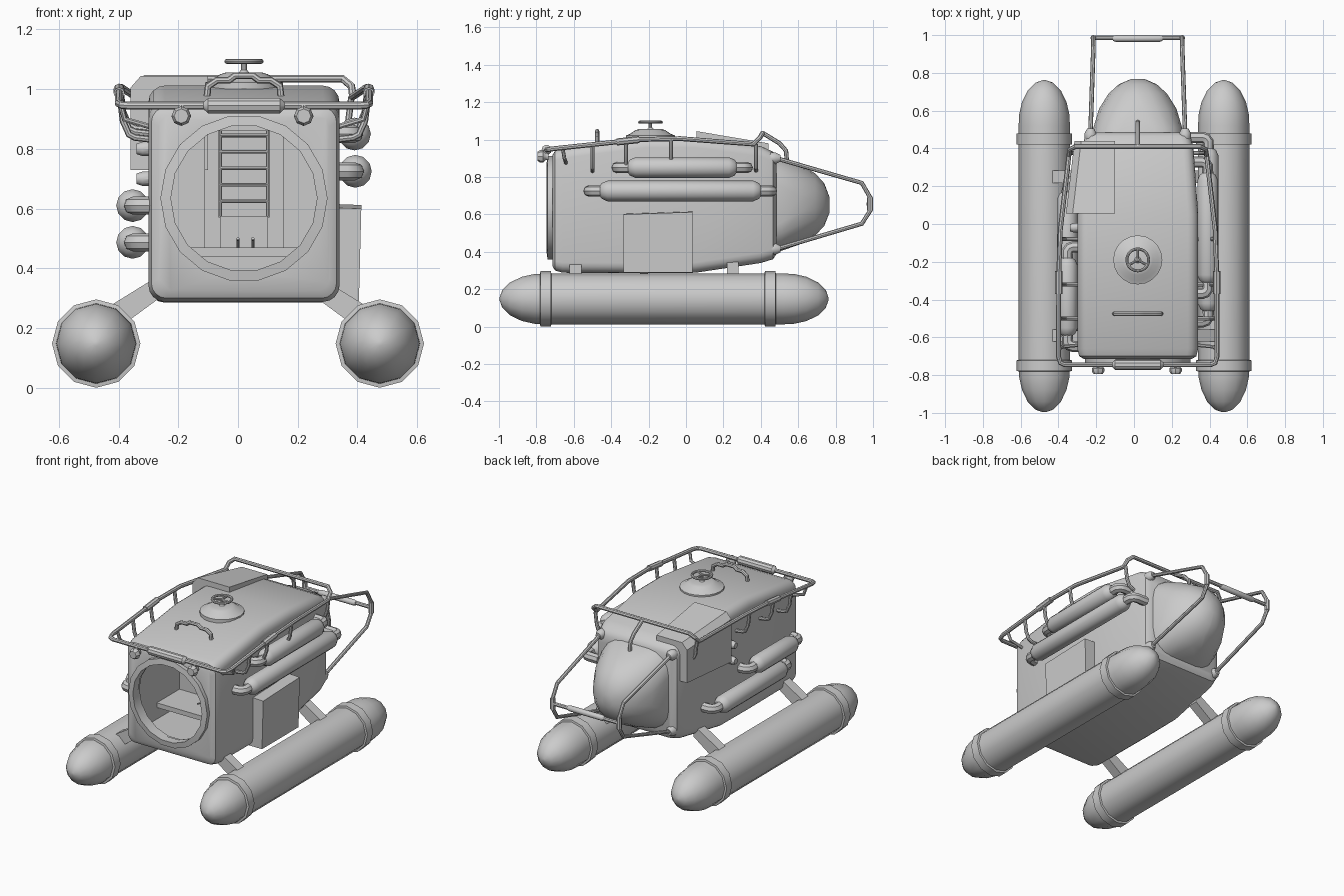
import bpy, bmesh
from math import sin, cos, pi, radians
from mathutils import Vector

if "Cube" in bpy.data.objects:
    bpy.data.objects.remove(bpy.data.objects["Cube"])

CX = 0.02  # hull centre line


def loft(name, rings, closed=False):
    """Skin a list of equal-length rings; cap the ends unless closed."""
    bm = bmesh.new()
    vs = [[bm.verts.new(p) for p in r] for r in rings]
    n = len(rings[0])
    pairs = list(zip(vs, vs[1:])) + ([(vs[-1], vs[0])] if closed else [])
    for a, b in pairs:
        for i in range(n):
            j = (i + 1) % n
            bm.faces.new((a[i], a[j], b[j], b[i]))
    if not closed:
        bm.faces.new(vs[0])
        bm.faces.new(vs[-1])
    bmesh.ops.recalc_face_normals(bm, faces=bm.faces)
    me = bpy.data.meshes.new(name)
    bm.to_mesh(me)
    bm.free()
    ob = bpy.data.objects.new(name, me)
    bpy.context.collection.objects.link(ob)
    return ob


def lathe(name, prof, axis, c, n=12, closed=False):
    """Revolve (radius, position) pairs around an axis through c."""
    rings = []
    for r, t in prof:
        ring = []
        for i in range(n):
            u, v = r * cos(2 * pi * i / n), r * sin(2 * pi * i / n)
            ring.append({'x': (t, c[0] + u, c[1] + v), 'y': (c[0] + u, t, c[1] + v),
                         'z': (c[0] + u, c[1] + v, t)}[axis])
        rings.append(ring)
    return loft(name, rings, closed)


def box(name, x, y, z):
    return loft(name, [[(x[0], t, z[0]), (x[1], t, z[0]), (x[1], t, z[1]), (x[0], t, z[1])] for t in y])


def round_rect(y, hw, zb, zt, r, seg=4):
    pts = []
    for k, (sx, z) in enumerate(((1, zt - r), (-1, zt - r), (-1, zb + r), (1, zb + r))):
        for i in range(seg + 1):
            a = pi / 2 * (k + i / seg)
            pts.append((CX + sx * (hw - r) + r * cos(a), y, z + r * sin(a)))
    return pts


def tube(name, pts, r=0.012, cyclic=False):
    cu = bpy.data.curves.new(name, 'CURVE')
    cu.dimensions = '3D'
    cu.bevel_depth, cu.bevel_resolution, cu.use_fill_caps = r, 2, True
    sp = cu.splines.new('POLY')
    sp.points.add(len(pts) - 1)
    for p, q in zip(sp.points, pts):
        p.co = (*q, 1)
    sp.use_cyclic_u = cyclic
    ob = bpy.data.objects.new(name, cu)
    bpy.context.collection.objects.link(ob)
    return ob


# Hull with tapered tail
hull = loft("hull", [round_rect(*s) for s in (
    (-0.715, 0.285, 0.325, 0.915, 0.04), (-0.70, 0.31, 0.30, 0.94, 0.05),
    (-0.66, 0.32, 0.288, 0.955, 0.055), (-0.22, 0.32, 0.285, 1.012, 0.055),
    (0.05, 0.32, 0.288, 1.012, 0.055), (0.40, 0.295, 0.34, 0.965, 0.055),
    (0.465, 0.28, 0.36, 0.935, 0.055), (0.485, 0.25, 0.39, 0.905, 0.05))])

# Cabin hollowed out behind a round front opening
for cutter in (box("room_cutter", (CX - .26, CX + .26), (-0.67, -0.25), (0.365, 0.90)),
               lathe("opening_cutter", [(0.25, -0.9), (0.25, -0.5)], 'y', (CX, 0.635), 18),
               box("passage_cutter", (CX - .13, CX + .13), (-0.4, 0.36), (0.47, 0.86))):
    m = hull.modifiers.new("cut", 'BOOLEAN')
    m.operation, m.solver, m.object = 'DIFFERENCE', 'EXACT', cutter
    bpy.context.view_layer.objects.active = hull
    bpy.ops.object.modifier_apply(modifier=m.name)
    bpy.data.objects.remove(cutter)

lathe("front_ring", [(0.28, -0.70), (0.28, -0.74), (0.245, -0.745), (0.245, -0.69)],
      'y', (CX, 0.635), 18, True)

# Cabin interior: console shelf, seat, levers, ladder
box("console_shelf", (CX - .26, CX + .26), (-0.48, -0.25), (0.44, 0.47))
box("seat", (CX - .08, CX + .08), (0.10, 0.36), (0.47, 0.575))
for x in (0, 0.05):
    tube("control_lever", [(x, -0.36, 0.47), (x, -0.38, 0.495), (x, -0.41, 0.50)], 0.005)
for s in (-1, 1):
    tube("ladder_rail", [(CX + s * .08, 0.32, 0.57), (CX + s * .08, 0.32, 0.86)], 0.006)
for i in range(5):
    z = 0.625 + i * 0.055
    tube("ladder_rung", [(CX - .08, 0.32, z), (CX + .08, 0.32, z)], 0.006)

# Tail dome
loft("tail_dome", [round_rect(*s) for s in (
    (0.45, 0.238, 0.395, 0.91, 0.13), (0.51, 0.235, 0.405, 0.90, 0.15),
    (0.61, 0.205, 0.44, 0.865, 0.17), (0.69, 0.155, 0.485, 0.82, 0.145),
    (0.74, 0.10, 0.54, 0.765, 0.095), (0.768, 0.035, 0.61, 0.69, 0.034))])

# Roof hatch with handwheel
HY = -0.19
lathe("hatch", [(0.13, 1.0), (0.13, 1.022), (0.11, 1.03), (0.08, 1.05), (0.06, 1.056)], 'z', (CX, HY), 20)
lathe("wheel_stem", [(0.022, 1.05), (0.010, 1.065), (0.010, 1.098)], 'z', (CX, HY), 10)
bpy.ops.mesh.primitive_torus_add(location=(CX, HY, 1.093), major_radius=0.058, minor_radius=0.008,
                                 major_segments=20, minor_segments=8)
bpy.context.object.name = "handwheel"
for i in range(3):
    a = pi / 2 + i * 2 * pi / 3
    tube("wheel_spoke", [(CX, HY, 1.093), (CX + .058 * cos(a), HY + .058 * sin(a), 1.093)], 0.007)

# Roof grab handle
tube("roof_handle", [(CX + x, -0.475, z) for x, z in (
    (-.125, .965), (-.12, 1.01), (-.09, 1.03), (-.05, 1.03), (-.03, 1.045), (.03, 1.045),
    (.05, 1.03), (.09, 1.03), (.12, 1.01), (.125, .965))])

# Roof corner locker, wrapping over the left edge
loft("corner_locker", [[(x0, y, z0), (-0.10, y, z0), (-0.10, y, z1), (x0 + .035, y, z1), (x0, y, z1 - .04)]
                       for y, x0, z0, z1 in ((0.055, -0.36, 0.73, 1.045), (0.44, -0.315, 0.73, 0.98))])

# Bumper rail round the roof
half = [(.385, -.745, .945), (.41, -.735, .947), (.42, -.70, .952), (.418, -.25, 1.0),
        (.41, -.03, 1.005), (.365, .36, .975), (.36, .395, 1.01), (.33, .41, 1.035)]
tube("roof_rail", [(CX + x, y, z) for x, y, z in half] +
     [(CX - x, y, z) for x, y, z in reversed(half)], 0.013, True)
pad = lambda a, b, r: [(0.013, a), (r, a + .015), (r, b - .015), (0.013, b)]
lathe("rail_front_pad", pad(CX - .135, CX + .135, .027), 'x', (-0.745, 0.945), 10)
tube("rail_rear_post", [(CX, .41, 1.035), (CX, .50, .98), (CX, .535, .94), (CX, .54, .87)])
for s in (-1, 1):
    tube("rail_side_pad", [(CX + s * .418, -.37, .987), (CX + s * .418, -.25, 1.0)], 0.019)
    for y, z in ((-.50, .973), (-.32, .992), (-.08, 1.004), (.375, .975)):
        x = .415 if y < 0 else .36
        tube("rail_strut", [(CX + s * a, y, b) for a, b in (
            (x, z), (x - .01, z - .08), (x - .03, z - .125), (x - .05, z - .135), (.28, z - .145))], 0.011)
    tube("rail_front_stay", [(CX + s * .415, -.66, .956), (CX + s * .40, -.65, .90), (CX + s * .30, -.64, .87)], 0.01)

# Headlamps under the front rail
for x in (-0.19, 0.22):
    lathe("headlamp", [(0.018, -0.735), (0.02, -0.75), (0.033, -0.765), (0.033, -0.78), (0.024, -0.795)],
          'y', (x, 0.91), 8)
    tube("lamp_bracket", [(x, -0.75, 0.945), (x, -0.76, 0.91)], 0.01)

# Side gas tanks: side, x, z, y start, y end
for s, x, z, a, b in ((1, .39, .85, -.30, .26), (1, .393, .725, -.45, .39),
                      (-1, -.353, .61, -.58, -.19), (-1, -.353, .487, -.47, .16)):
    lathe("gas_tank", [(.028, a - .01), (.042, a), (.055, a + .03), (.055, b - .03), (.042, b), (.028, b + .01)],
          'y', (x, z), 12)
    for e, d in ((a, -1), (b, 1)):
        tube("tank_elbow", [(x, e, z), (x, e + d * .045, z), (x - s * .012, e + d * .062, z),
                            (x - s * .03, e + d * .068, z), (x - s * .10, e + d * .068, z)], 0.03)

# Left valve knobs and right side locker
for y, z in ((-0.02, .80), (-0.02, .70)):
    lathe("valve_knob", [(.025, -.28), (.025, -.32), (.018, -.34)], 'x', (y, z), 10)
loft("side_locker", [[(.28, y, .29), (.405, y, .29), (.413, y, .60 + d), (.28, y, .605 + d)]
                     for y, d in ((-.335, 0), (.035, .012))])

# Tow frame at the tail
for s in (-1, 1):
    x0, x1 = CX + s * .25, CX + s * .235
    tube("tow_arm", [(x0, .45, .905), (x0, .50, .895), (x1, .94, .768), (x1, .985, .69), (x1, .985, .62),
                     (x1, .94, .55), (x0, .50, .42), (x0, .45, .41)], 0.012)
    for z in (.90, .415):
        lathe("tow_anchor", [(.022, .43), (.032, .455), (.032, .48), (.018, .505)], 'y', (x0, z), 10)
    tube("tow_joint", [(x1, .985, .62), (x1, .985, .69)], 0.016)
tube("tow_crossbar", [(CX - .24, .985, .655), (CX + .24, .985, .655)], 0.012)
lathe("tow_pad", pad(CX - .13, CX + .13, .018), 'x', (.982, .655), 10)

# Pontoons with straps and legs
PX, PZ, R = 0.475, 0.148, 0.136
for s in (-1, 1):
    capf = [(R * sin(a), -0.76 - 0.237 * cos(a)) for a in (.06, .35, .7, 1.05, 1.35)]
    capb = [(R * sin(a), 0.53 + 0.232 * cos(a)) for a in (1.35, 1.05, .7, .35, .06)]
    lathe("pontoon", capf + [(R, -.75), (R, .52)] + capb, 'y', (s * PX, PZ), 12)
    for y in (-.75, .45):
        lathe("pontoon_strap", [(R - .01, y - .032), (.148, y - .028), (.148, y + .028), (R - .01, y + .032)],
              'y', (s * PX, PZ), 12)
    for y in (-.59, .25):
        loft("pontoon_leg", [[(s * x, t, z) for x, z in ((.25, .385), (.25, .31), (.40, .20), (.46, .255))]
                             for t in (y - .032, y + .032)])

# Turn curves into meshes and smooth the rounded parts
bpy.ops.object.select_all(action='DESELECT')
for o in bpy.data.objects:
    if o.type == 'CURVE':
        o.select_set(True)
        bpy.context.view_layer.objects.active = o
bpy.ops.object.convert(target='MESH')
bpy.ops.object.select_all(action='SELECT')
bpy.ops.object.shade_smooth_by_angle(angle=radians(35))
